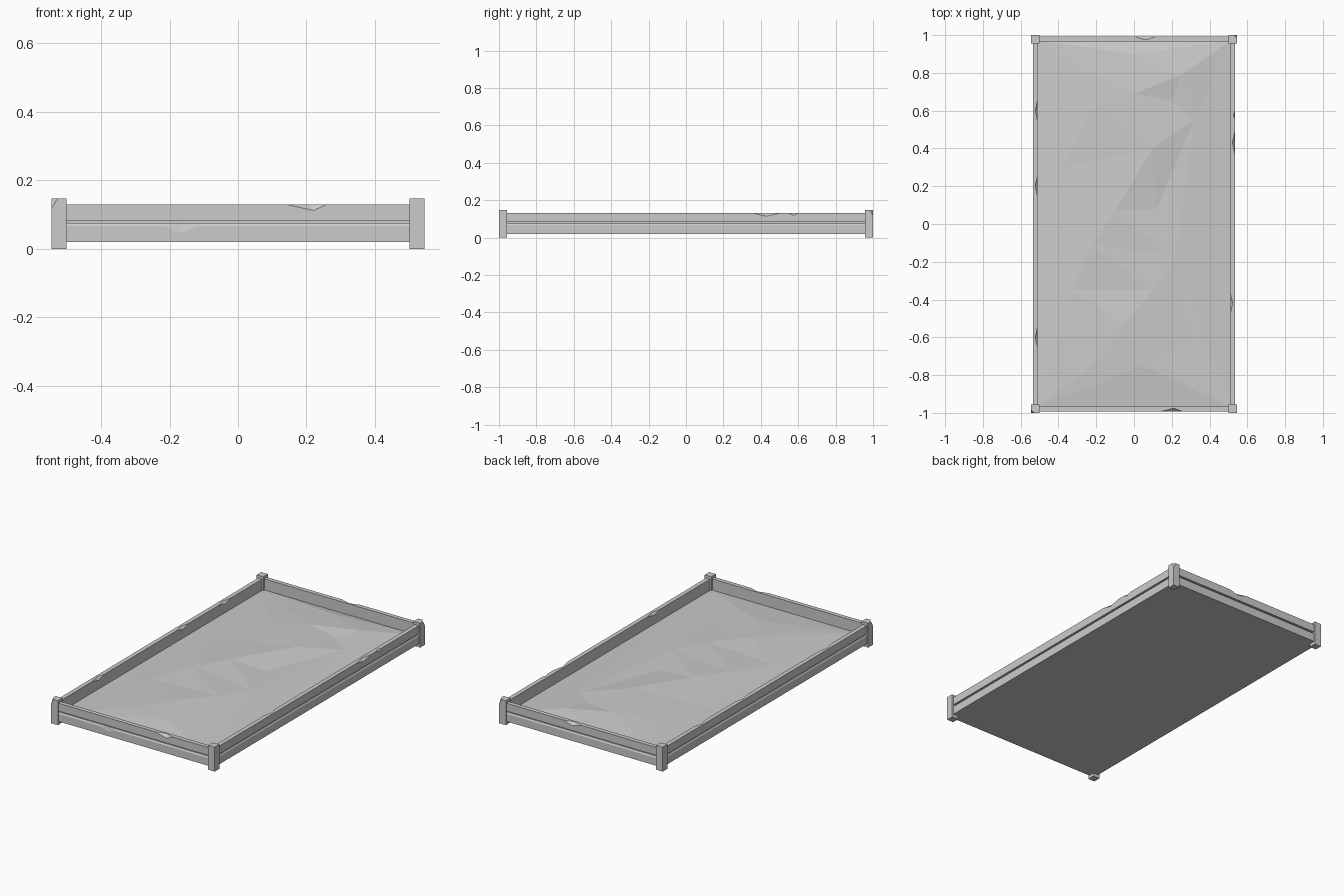
import bpy, bmesh
from mathutils import Vector as V
from mathutils.geometry import delaunay_2d_cdt

if "Cube" in bpy.data.objects:
    bpy.data.objects.remove(bpy.data.objects["Cube"])

XO, YO = 0.536, 0.993      # outer faces of the boards
THICK = 0.026              # board thickness
ZT = 0.13                  # top of the boards


def make(name, bm):
    bmesh.ops.recalc_face_normals(bm, faces=bm.faces[:])
    me = bpy.data.meshes.new(name)
    bm.to_mesh(me)
    bm.free()
    ob = bpy.data.objects.new(name, me)
    bpy.context.collection.objects.link(ob)
    return ob


def board(name, to_world, half):
    # profile (depth from outer face, height): two planks with a groove between
    prof = [(THICK, 0.02), (0, 0.02), (0, 0.066), (0.005, 0.075),
            (0.014, 0.075), (0.014, 0.082), (0, 0.082), (0, ZT), (THICK, ZT)]
    bm = bmesh.new()
    a = [bm.verts.new(to_world(-half, d, z)) for d, z in prof]
    b = [bm.verts.new(to_world(half, d, z)) for d, z in prof]
    n = len(prof)
    for i in range(n):
        j = (i + 1) % n
        bm.faces.new((a[i], a[j], b[j], b[i]))
    bm.faces.new(a)
    bm.faces.new(b[::-1])
    return make(name, bm)


def chip(target, p, along, u, v):
    # wedge-shaped nick taken out of an edge at p
    p, along, u, v = V(p), V(along), V(u), V(v)
    bm = bmesh.new()
    for q in (p + along, p - along, p + u, p + v, p - (u + v)):
        bm.verts.new(q)
    bmesh.ops.convex_hull(bm, input=bm.verts[:])
    cut = make("chip_cutter", bm)
    cut.hide_render = True
    cut.hide_viewport = True
    mod = target.modifiers.new("chip", "BOOLEAN")
    mod.operation = 'DIFFERENCE'
    mod.solver = 'EXACT'
    mod.object = cut


# side and end boards
front = board("front_boards", lambda t, d, z: (t, -YO + d, z), 0.52)
back = board("back_boards", lambda t, d, z: (t, YO - d, z), 0.52)
left = board("left_boards", lambda t, d, z: (-XO + d, t, z), 0.975)
right = board("right_boards", lambda t, d, z: (XO - d, t, z), 0.975)

# corner posts
posts = {}
for sx in (-1, 1):
    for sy in (-1, 1):
        bm = bmesh.new()
        bmesh.ops.create_cube(bm, size=1)
        bmesh.ops.scale(bm, vec=(0.044, 0.044, 0.147), verts=bm.verts[:])
        bmesh.ops.translate(bm, vec=(sx * 0.523, sy * 0.978, 0.0735), verts=bm.verts[:])
        posts[sx, sy] = make("corner_post", bm)

# nicks on the end boards
chip(front, (0.2, -YO, ZT), (0.06, 0, 0), (0.02, 0, -0.018), (0.01, 0.018, 0))
chip(front, (-0.17, -YO, 0.066), (0.05, 0, 0), (0, 0, -0.02), (0, 0.005, 0.009))
chip(back, (0.06, YO, ZT), (0.06, 0, 0), (0, 0, -0.018), (0, -0.018, 0))
# nicks on the long boards
for y in (0.6, 0.2, -0.6):
    chip(left, (-XO + THICK, y, ZT), (0, 0.06, 0), (0, 0, -0.015), (-0.013, 0, 0))
chip(right, (XO - THICK, -0.42, ZT), (0, 0.055, 0), (0, 0, -0.015), (0.013, 0, 0))
chip(right, (XO, 0.43, ZT), (0, 0.07, 0), (0, 0, -0.016), (-0.015, 0, 0))
chip(right, (XO, 0.575, ZT), (0, 0.025, 0), (0, 0, -0.012), (-0.01, 0, 0))
# clipped corners on two posts
for s in (-1, 1):
    bm = bmesh.new()
    c = V((s * 0.545, s * 1.0, 0.147))
    out = V((s * 0.02, s * 0.02, 0.03))
    for q in (c - V((s * 0.017, 0, 0)), c - V((0, s * 0.017, 0)), c - V((0, 0, 0.03)), c + out):
        bm.verts.new(q)
    bmesh.ops.convex_hull(bm, input=bm.verts[:])
    cut = make("post_cutter", bm)
    cut.hide_render = True
    cut.hide_viewport = True
    mod = posts[s, s].modifiers.new("chip", "BOOLEAN")
    mod.operation = 'DIFFERENCE'
    mod.solver = 'EXACT'
    mod.object = cut

# faceted soil bed: border plus scattered lumps, triangulated
bx, by, edge = XO - 0.02, YO - 0.02, 0.062
pts = [(-bx, -by, edge), (bx, -by, edge), (bx, by, edge), (-bx, by, edge),
       (0.1, 0.4, 0.1), (-0.22, 0.62, 0.085), (-0.38, 0.3, 0.07), (-0.1, 0.07, 0.095),
       (0.22, -0.17, 0.084), (-0.22, -0.11, 0.09), (0.12, 0.08, 0.08), (0.25, 0.79, 0.09),
       (0.3, -0.62, 0.075), (-0.22, -0.75, 0.08), (0.05, -0.75, 0.085), (-0.05, -0.53, 0.092),
       (-0.28, 0.84, 0.075), (0.0, 0.69, 0.095), (0.2, 0.65, 0.08), (0.32, 0.55, 0.078),
       (0.0, 0.9, 0.08), (-0.33, -0.35, 0.075), (0.1, -0.35, 0.09)]
co, _, tris, *_ = delaunay_2d_cdt([V(p[:2]) for p in pts], [], [list(range(4))], 0, 1e-5)
bm = bmesh.new()
vs = [bm.verts.new((c.x, c.y, min(pts, key=lambda p: (V(p[:2]) - c).length)[2])) for c in co]
for t in tris:
    bm.faces.new([vs[i] for i in t])
# walls and flat underside
rim = [e for e in bm.edges if e.is_boundary]
ext = bmesh.ops.extrude_edge_only(bm, edges=rim)["geom"]
for g in ext:
    if isinstance(g, bmesh.types.BMVert):
        g.co.z = 0.02
bmesh.ops.contextual_create(bm, geom=[g for g in ext if isinstance(g, bmesh.types.BMEdge)])
make("soil_bed", bm)
